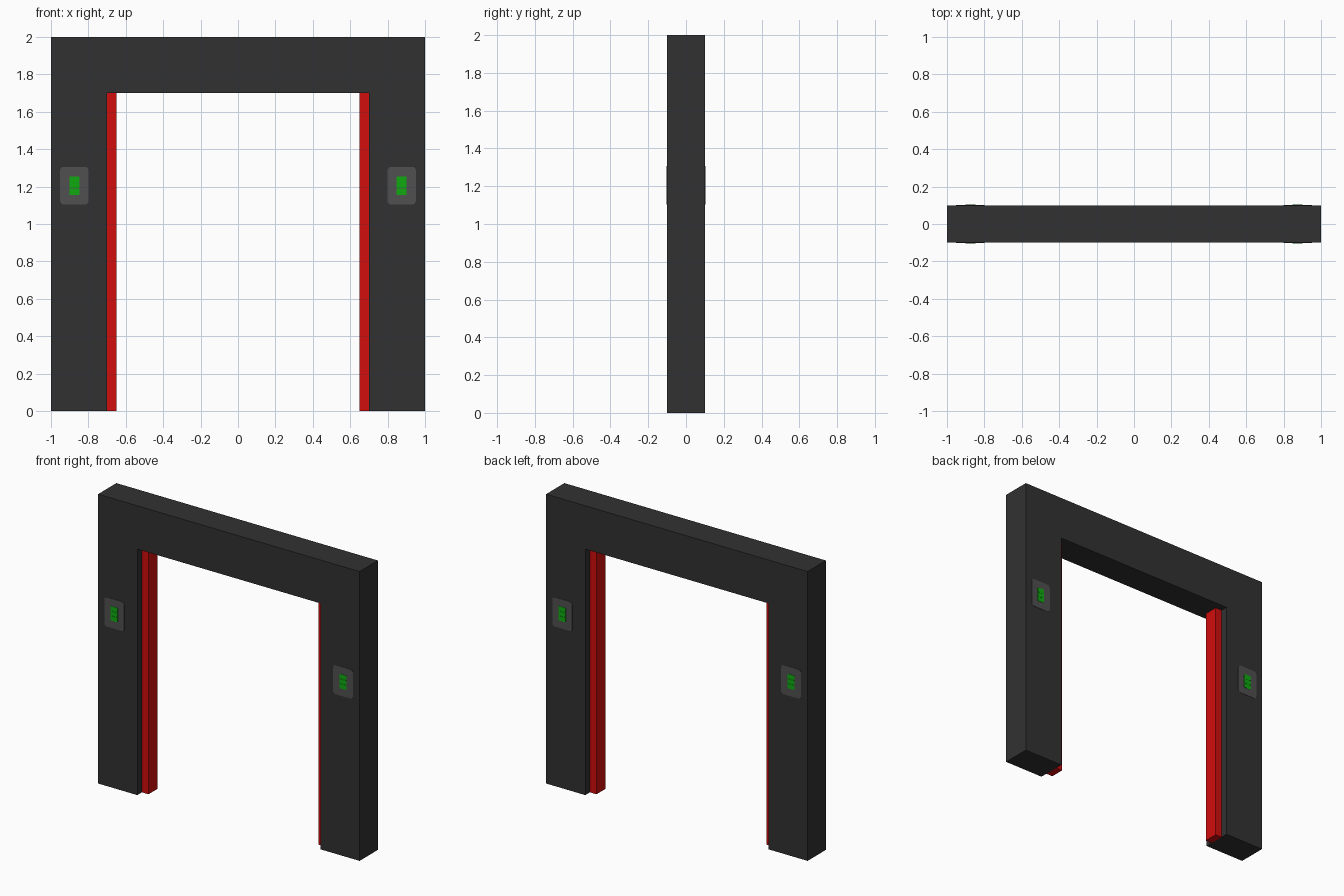
import bpy, bmesh, math

cube = bpy.data.objects.get("Cube")
if cube:
    bpy.data.objects.remove(cube, do_unlink=True)


def material(name, rgb):
    m = bpy.data.materials.new(name)
    m.use_nodes = True
    m.diffuse_color = (*rgb, 1)
    bsdf = next(n for n in m.node_tree.nodes if n.type == 'BSDF_PRINCIPLED')
    bsdf.inputs["Base Color"].default_value = (*rgb, 1)
    return m


dark_grey = material("dark grey", (0.031, 0.031, 0.031))
mid_grey = material("mid grey", (0.08, 0.08, 0.08))
red = material("red", (0.64, 0.004, 0.004))
green = material("green", (0.005, 0.40, 0.005))


def prism(name, outline, y0, y1, mat):
    """Extrude an x-z outline from y0 to y1."""
    bm = bmesh.new()
    face = bm.faces.new([bm.verts.new((x, y0, z)) for x, z in outline])
    ext = bmesh.ops.extrude_face_region(bm, geom=[face])
    moved = [g for g in ext["geom"] if isinstance(g, bmesh.types.BMVert)]
    bmesh.ops.translate(bm, verts=moved, vec=(0, y1 - y0, 0))
    bmesh.ops.recalc_face_normals(bm, faces=bm.faces)
    me = bpy.data.meshes.new(name)
    bm.to_mesh(me)
    bm.free()
    me.materials.append(mat)
    ob = bpy.data.objects.new(name, me)
    bpy.context.collection.objects.link(ob)
    return ob


def rounded(cx, cz, w, h, r, steps=4):
    """Outline of a rectangle with rounded corners."""
    pts = []
    for k, (sx, sz) in enumerate([(1, 1), (-1, 1), (-1, -1), (1, -1)]):
        for i in range(steps + 1):
            a = (k + i / steps) * math.pi / 2
            pts.append((cx + sx * (w / 2 - r) + r * math.cos(a),
                        cz + sz * (h / 2 - r) + r * math.sin(a)))
    return pts


# Gate frame: two posts and a lintel in one piece
prism("gate_frame", [(-1, 0), (-0.7, 0), (-0.7, 1.7), (0.7, 1.7),
                     (0.7, 0), (1, 0), (1, 2), (-1, 2)], -0.1, 0.1, dark_grey)

for side, sx in (("left", 1), ("right", -1)):
    # Red strip on the inner face of each post
    prism(f"{side}_inner_strip", [(sx * 0.65, 0), (sx * 0.7, 0),
                                  (sx * 0.7, 1.7), (sx * 0.65, 1.7)],
          -0.05, 0.05, red)
    # Indicator panel with a stack of green lights, front and back
    for end, sy in (("front", -1), ("back", 1)):
        cx = sx * 0.875
        prism(f"{side}_{end}_panel", rounded(cx, 1.205, 0.152, 0.202, 0.02),
              sy * 0.099, sy * 0.102, mid_grey)
        for i in range(3):
            prism(f"{side}_{end}_light_{i + 1}",
                  rounded(cx, 1.205 + (i - 1) * 0.0335, 0.054, 0.0325, 0.004, 2),
                  sy * 0.101, sy * 0.104, green)
